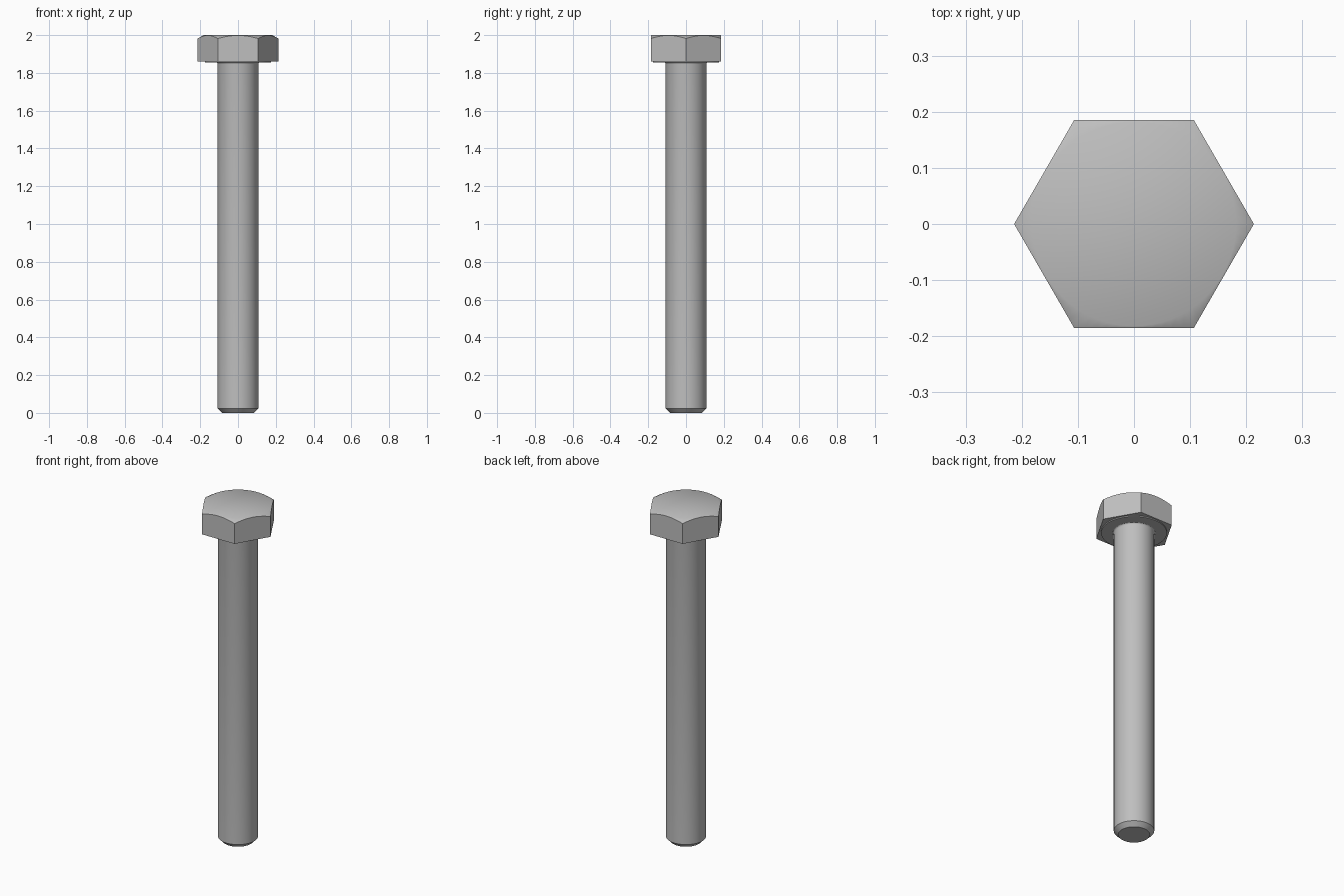
import bpy, bmesh
from math import cos, sin, tan, pi, radians

cube = bpy.data.objects.get("Cube")
if cube:
    bpy.data.objects.remove(cube)

steel = bpy.data.materials.new("grey steel")
steel.use_nodes = True
colour = (0.52, 0.52, 0.52, 1)
steel.diffuse_color = colour
steel.node_tree.nodes["Principled BSDF"].inputs["Base Color"].default_value = colour

SEGMENTS = 72
FLAT = 0.185          # centre of head to a flat
HEAD_TOP, HEAD_BOTTOM = 2.0, 1.861


def hex_radius(a):
    """Distance from the axis to the hexagon outline at angle a."""
    return FLAT / cos((a % (pi / 3)) - pi / 6)


def loft(name, rings):
    """Skin a stack of rings, each a function angle -> (radius, z), and cap both ends."""
    bm = bmesh.new()
    loops = []
    for ring in rings:
        loop = []
        for i in range(SEGMENTS):
            a = 2 * pi * i / SEGMENTS
            r, z = ring(a)
            loop.append(bm.verts.new((r * cos(a), r * sin(a), z)))
        loops.append(loop)
    for low, high in zip(loops, loops[1:]):
        for i in range(SEGMENTS):
            j = (i + 1) % SEGMENTS
            bm.faces.new((low[i], low[j], high[j], high[i]))
    bm.faces.new(loops[0][::-1])
    bm.faces.new(loops[-1])
    mesh = bpy.data.meshes.new(name)
    bm.to_mesh(mesh)
    bm.free()
    obj = bpy.data.objects.new(name, mesh)
    bpy.context.collection.objects.link(obj)
    mesh.materials.append(steel)
    bpy.ops.object.select_all(action='DESELECT')
    obj.select_set(True)
    bpy.context.view_layer.objects.active = obj
    bpy.ops.object.shade_smooth_by_angle(angle=radians(35))
    return obj


def circle(r, z):
    return lambda a: (r, z)


# Hexagonal head, its top corners cut by a shallow cone
CONE = FLAT - 0.003


def chamfer_edge(a):
    r = hex_radius(a)
    return r, HEAD_TOP - (r - CONE) * tan(radians(30))


loft("hex_head", [lambda a: (hex_radius(a), HEAD_BOTTOM), chamfer_edge,
                  circle(CONE, HEAD_TOP)])

# Thin round bearing face under the head
loft("washer_face", [circle(0.175, 1.855), circle(0.175, HEAD_BOTTOM + 0.002)])

# Shank with a chamfered tip and a small fillet below the head
SHANK, FILLET = 0.108, 0.01
rings = [circle(0.084, 0), circle(SHANK, 0.024)]
for k in range(5):
    t = k / 4 * pi / 2
    rings.append(circle(SHANK + FILLET * (1 - cos(t)), 1.846 + FILLET * sin(t)))
loft("shank", rings)
